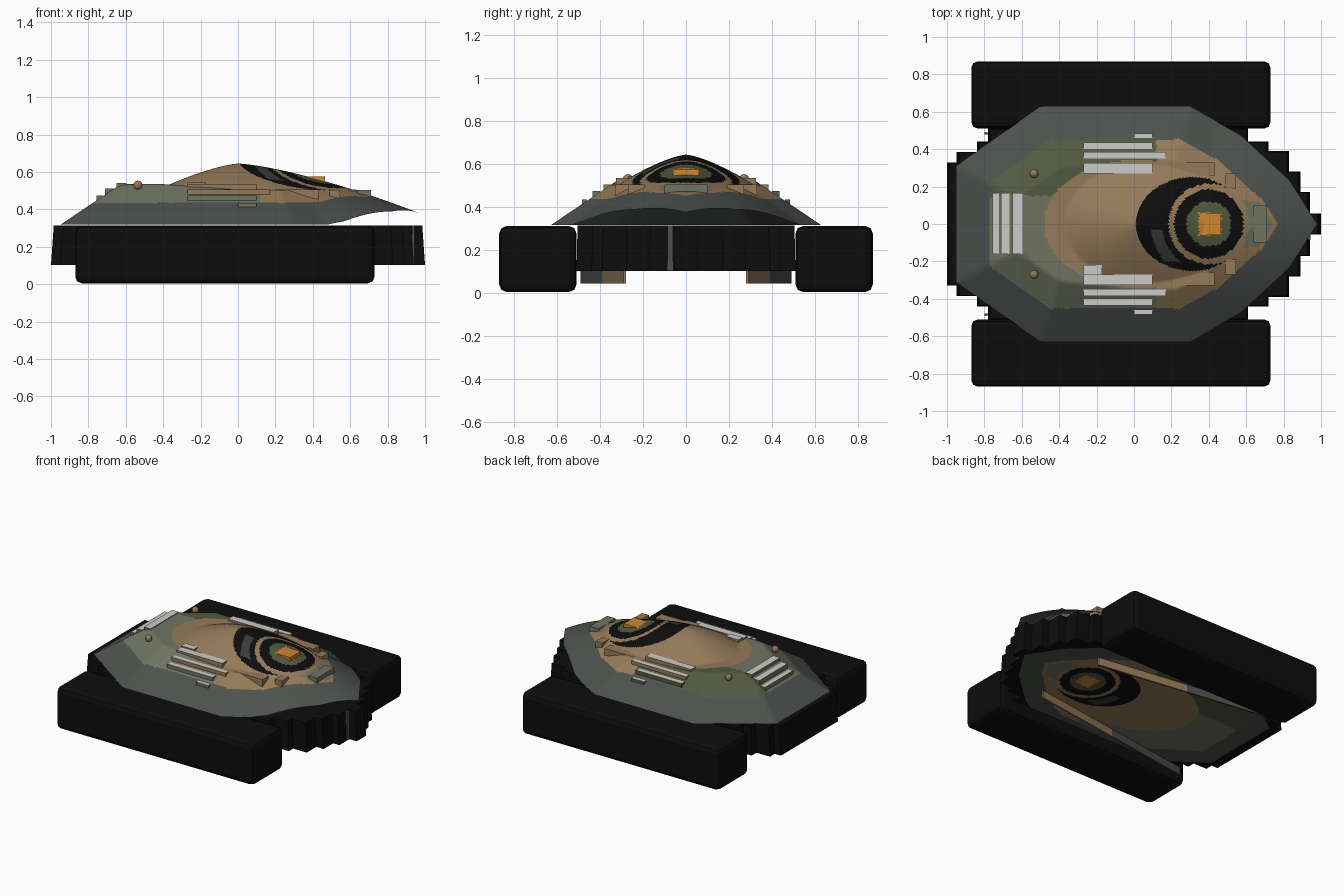
import bpy, bmesh, math

if "Cube" in bpy.data.objects:
    bpy.data.objects.remove(bpy.data.objects["Cube"])

# ---------- colours ----------
COLS = {
    "black": (0.004, 0.004, 0.004), "slate": (0.073, 0.084, 0.077),
    "sage": (0.16, 0.175, 0.12), "olive": (0.085, 0.10, 0.05),
    "tan": (0.30, 0.195, 0.10), "orange": (0.62, 0.24, 0.03),
    "pale_grey": (0.6, 0.6, 0.58), "charcoal": (0.04, 0.045, 0.042),
}
MATS = {}
for n, c in COLS.items():
    m = bpy.data.materials.new(n)
    m.diffuse_color = (*c, 1)
    m.use_nodes = True
    m.node_tree.nodes["Principled BSDF"].inputs["Base Color"].default_value = m.diffuse_color
    MATS[n] = m
NAMES = list(COLS)


def finish(bm, name, colour=None):
    bmesh.ops.recalc_face_normals(bm, faces=bm.faces[:])
    me = bpy.data.meshes.new(name)
    bm.to_mesh(me)
    bm.free()
    ob = bpy.data.objects.new(name, me)
    bpy.context.collection.objects.link(ob)
    for n in ([colour] if colour else NAMES):
        me.materials.append(MATS[n])
    return ob


def box(name, x0, x1, y0, y1, z0, z1, colour, top=None):
    bm = bmesh.new()
    bmesh.ops.create_cube(bm, size=1)
    for v in bm.verts:
        v.co = ((x0 + x1) / 2 + v.co.x * (x1 - x0), (y0 + y1) / 2 + v.co.y * (y1 - y0),
                (z0 + z1) / 2 + v.co.z * (z1 - z0))
    ob = finish(bm, name, colour)
    if top:
        ob.data.materials.append(MATS[top])
        for p in ob.data.polygons:
            if p.normal.z > 0.5:
                p.material_index = 1
    return ob


# ---------- side pontoons ----------
for s, side in ((1, "left"), (-1, "right")):
    ob = box(side + "_pontoon", -0.87, 0.73, s * 0.69 - 0.18, s * 0.69 + 0.18, 0.005, 0.313, "black")
    b = ob.modifiers.new("bevel", "BEVEL")
    b.width, b.segments = 0.035, 2

# ---------- stepped skirt ----------
half = [(1.0, 0.055), (0.94, 0.17), (0.89, 0.28), (0.83, 0.39), (0.72, 0.44), (0.61, 0.51)]
rear = [(-0.78, 0.51), (-0.84, 0.44), (-0.95, 0.385), (-1.0, 0.33)]
steps = []
for i, (x, y) in enumerate(half):
    steps.append((x, y))
    if i + 1 < len(half):
        steps.append((half[i + 1][0], y))
for i, (x, y) in enumerate(rear):
    steps.append((x, y))
    if i + 1 < len(rear):
        steps.append((x, rear[i + 1][1]))
outline = steps + [(x, -y) for x, y in reversed(steps)]
bm = bmesh.new()
lo = [bm.verts.new((x, y, 0.103)) for x, y in outline]
hi = [bm.verts.new((x * 0.985, y * 0.99, 0.315)) for x, y in outline]
n = len(outline)
for i in range(n):
    bm.faces.new((lo[i], lo[(i + 1) % n], hi[(i + 1) % n], hi[i]))
bm.faces.new(lo)
bm.faces.new(hi)
finish(bm, "skirt", "black")
box("nose_stripe", 0.93, 0.944, -0.085, -0.06, 0.105, 0.315, "slate")

# ---------- hull shell: roof shape plus dome ----------
P = [(0.98, 0), (0.83, 0.235), (0.57, 0.475), (0.3, 0.628), (-0.5, 0.628), (-0.95, 0.31)]
POLY = P + [(x, -y) for x, y in reversed(P[1:])]
EDGES = []
for (x0, y0), (x1, y1) in zip(POLY, POLY[1:] + POLY[:1]):
    l = math.hypot(x1 - x0, y1 - y0)
    nx, ny = (y1 - y0) / l, -(x1 - x0) / l
    EDGES.append((nx, ny, nx * x0 + ny * y0))


def inside(x, y):
    return min(c - nx * x - ny * y for nx, ny, c in EDGES)


def height(x, y):
    cap = 0.535 - 0.03 * min(1, max(0, (x + 0.4) / 0.4))
    shell = min(cap, 0.318 + 0.67 * max(0, inside(x, y)))
    r = math.hypot(x / (0.42 if x < 0 else 0.6), y / 0.31)
    return max(shell, 0.645 - 0.135 * r ** 1.4)


def paint(x, y):
    d, r = inside(x, y), math.hypot(x - 0.4, y)
    if abs(x - 0.405) < 0.06 and abs(y) < 0.06:
        return "orange"
    if r < 0.12:
        return "olive"
    if r < 0.185:
        return "black"
    if r < 0.215:
        return "tan"
    if math.hypot((x - 0.31) / 0.30, y / 0.25) < 1:
        if x < 0.3 and -0.2 < y < -0.03 and 0.25 < r < 0.31:
            return "charcoal"
        return "black"
    if x > 0.58 and abs(y) < 0.12 and d > 0.2:
        return "sage"
    if math.hypot(x / (0.48 if x < 0 else 0.7), y / 0.34) < 1:
        return "tan"
    if d < 0.175:
        return "slate"
    if x > 0.12:
        return "tan"
    return "olive" if y > 0.15 else "sage"


def sheet(name, zfun, scale, ycap):
    A, R = 240, 70
    bm = bmesh.new()
    rings = []
    for j in range(1, R + 1):
        ring = []
        for i in range(A):
            a = 2 * math.pi * i / A
            ca, sa = math.cos(a), math.sin(a)
            rad = min(c / (nx * ca + ny * sa) for nx, ny, c in EDGES if nx * ca + ny * sa > 1e-6)
            rad *= scale
            if abs(sa) > 1e-6:
                rad = min(rad, ycap / abs(sa))
            x, y = rad * ca * j / R, rad * sa * j / R
            ring.append(bm.verts.new((x, y, zfun(x, y))))
        rings.append(ring)
    c = bm.verts.new((0, 0, zfun(0, 0)))
    for i in range(A):
        k = (i + 1) % A
        bm.faces.new((c, rings[0][i], rings[0][k]))
        for p, q in zip(rings, rings[1:]):
            bm.faces.new((p[i], q[i], q[k], p[k]))
    for f in bm.faces:
        f.smooth = True
        m = f.calc_center_median()
        f.material_index = NAMES.index(paint(m.x, m.y))
    return finish(bm, name)


sheet("hull_shell", height, 1.0, 2)
sheet("hull_underside", lambda x, y: 0.1, 0.97, 0.51)

# ---------- louvre steps on both flanks ----------
for s, side in ((1, "left"), (-1, "right")):
    body = "olive" if s > 0 else "sage"
    for i, (x0, x1, y0, y1, z) in enumerate([
            (0.0, 0.1, 0.46, 0.485, 0.435), (-0.27, 0.1, 0.40, 0.435, 0.475),
            (-0.27, 0.17, 0.35, 0.385, 0.506), (-0.27, 0.1, 0.27, 0.325, 0.536)]):
        ya, yb = sorted((s * y0, s * y1))
        box(f"{side}_louvre_{i}", x0, x1, ya, yb, z - 0.04, z, "tan" if i > 1 else body, "pale_grey")
    # shoulder blocks
    for i, (x0, x1, y0, y1, z) in enumerate([(0.2, 0.43, 0.26, 0.33, 0.506), (0.49, 0.545, 0.19, 0.27, 0.505)]):
        ya, yb = sorted((s * y0, s * y1))
        box(f"{side}_shoulder_block_{i}", x0, x1, ya, yb, z - 0.06, z, "tan")
    # slanted keel strips under the hull
    pts = [(0.55, 0.28), (-0.13, 0.38), (-0.8, 0.48)]
    for (xa, ya), (xb, yb), col in zip(pts, pts[1:], ("tan", "slate")):
        bm = bmesh.new()
        q = [bm.verts.new((x, s * (y + o), z)) for z in (0.045, 0.102)
             for x, y, o in ((xa, ya, 0), (xb, yb, 0), (xb, yb, 0.012), (xa, ya, 0.012))]
        for f in ((0, 1, 2, 3), (4, 5, 6, 7), (0, 1, 5, 4), (1, 2, 6, 5), (2, 3, 7, 6), (3, 0, 4, 7)):
            bm.faces.new([q[k] for k in f])
        finish(bm, f"{side}_keel_{col}", col)
    # deck studs
    bm = bmesh.new()
    bmesh.ops.create_uvsphere(bm, u_segments=12, v_segments=8, radius=0.024)
    bmesh.ops.translate(bm, vec=(-0.535, s * 0.27, 0.53), verts=bm.verts[:])
    finish(bm, side + "_deck_stud", "tan")
box("right_louvre_end", -0.27, -0.17, -0.27, -0.22, 0.50, 0.545, "tan", "pale_grey")

# ---------- rear louvres and front block ----------
for i, (x0, x1, z) in enumerate([(-0.757, -0.722, 0.475), (-0.71, -0.665, 0.512), (-0.65, -0.595, 0.54)]):
    box(f"rear_louvre_{i}", x0, x1, -0.16, 0.165, z - 0.04, z, "sage", "pale_grey")
box("front_block", 0.64, 0.71, -0.1, 0.1, 0.44, 0.505, "sage")

# ---------- orange hatch ----------
box("hatch", 0.345, 0.465, -0.06, 0.06, 0.54, 0.575, "orange")
